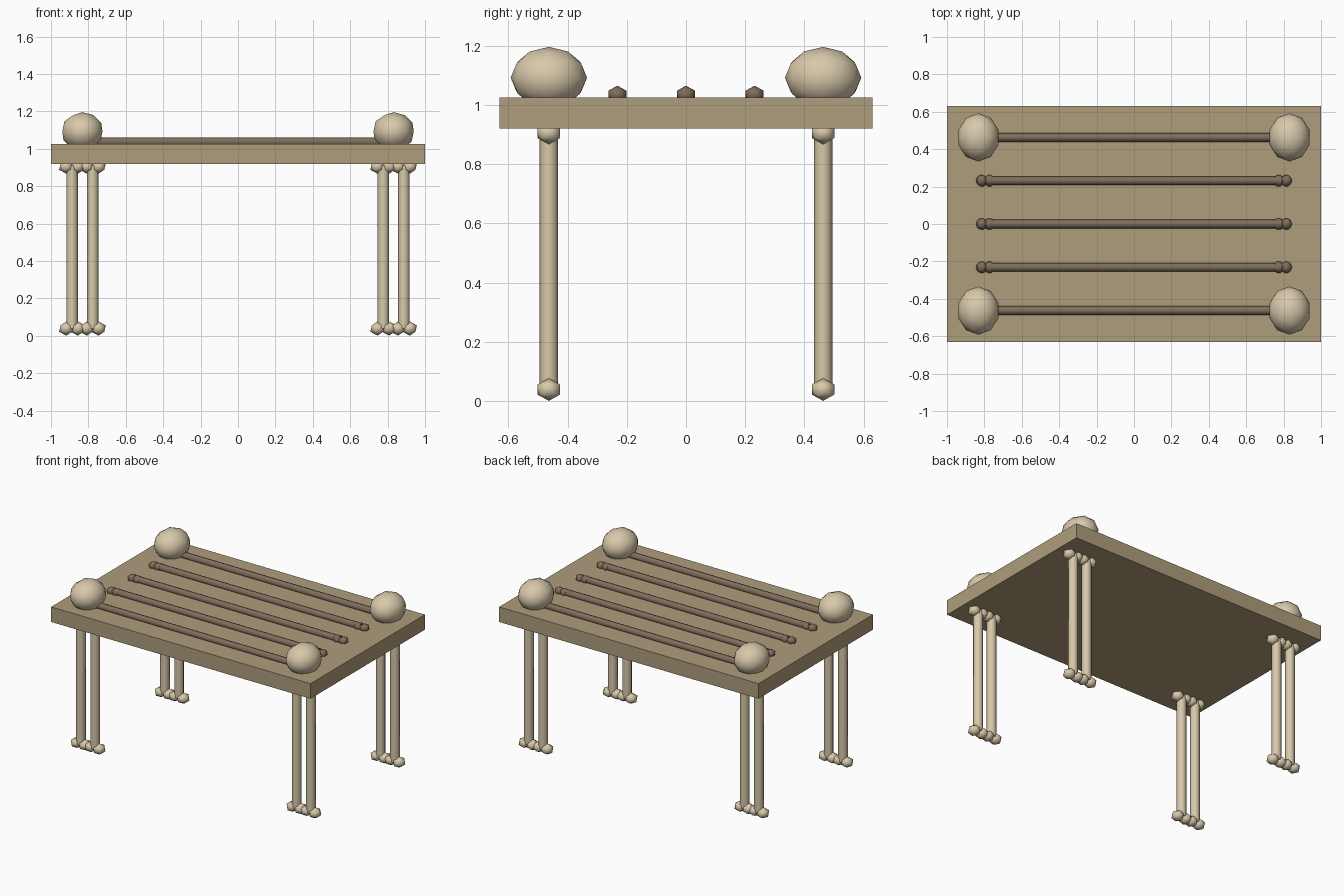
import bpy, math

if "Cube" in bpy.data.objects:
    bpy.data.objects.remove(bpy.data.objects["Cube"])


def material(name, rgb):
    m = bpy.data.materials.new(name)
    m.diffuse_color = (*rgb, 1)
    m.use_nodes = True
    m.node_tree.nodes["Principled BSDF"].inputs["Base Color"].default_value = m.diffuse_color
    return m


WOOD = material("slab_tan", (0.43, 0.34, 0.20))
PALE = material("pale_bone", (0.68, 0.58, 0.40))
DARK = material("dark_bone", (0.21, 0.155, 0.105))


def finish(name, mat, angle=None):
    ob = bpy.context.object
    ob.name = name
    ob.data.materials.append(mat)
    if angle:
        bpy.ops.object.shade_smooth_by_angle(angle=math.radians(angle))
    return ob


def knob(name, loc, scale, mat, detail=1):
    bpy.ops.mesh.primitive_ico_sphere_add(subdivisions=detail, radius=1, location=loc)
    bpy.context.object.scale = scale
    bpy.ops.object.transform_apply(location=False, rotation=False, scale=True)
    return finish(name, mat, 50)


def shaft(name, loc, radius, length, mat, along_x=False):
    rot = (0, math.pi / 2, 0) if along_x else (0, 0, 0)
    bpy.ops.mesh.primitive_cylinder_add(vertices=8, radius=radius, depth=length,
                                        location=loc, rotation=rot)
    return finish(name, mat, 50)


# Table slab
bpy.ops.mesh.primitive_cube_add(size=1, location=(0, 0, 0.9725))
bpy.context.object.scale = (2, 1.26, 0.105)
bpy.ops.object.transform_apply(location=False, rotation=False, scale=True)
finish("table_slab", WOOD)

# Corner legs: paired bones with double knobs at each end, and a skull-like ball above
for sx in (-1, 1):
    for sy in (-1, 1):
        x, y = 0.832 * sx, 0.463 * sy
        for dx in (-0.055, 0.055):
            shaft("leg_shaft", (x + dx, y, 0.475), 0.031, 0.87, PALE)
            for kx in (-0.031, 0.031):
                for z in (0.039, 0.905):
                    knob("leg_knob", (x + dx + kx, y, z), (0.043, 0.045, 0.038), PALE)
        knob("corner_ball", (x, y, 1.092), (0.113, 0.129, 0.104), PALE, 2)

# Dark bones lying across the slab
for i in range(-2, 3):
    y = 0.2315 * i
    shaft("cross_bone_shaft", (0, y, 1.037), 0.0235, 1.58, DARK, True)
    for sx in (-1, 1):
        for kx in (0.773, 0.814):
            knob("cross_bone_knob", (sx * kx, y, 1.035), (0.034, 0.035, 0.030), DARK)
